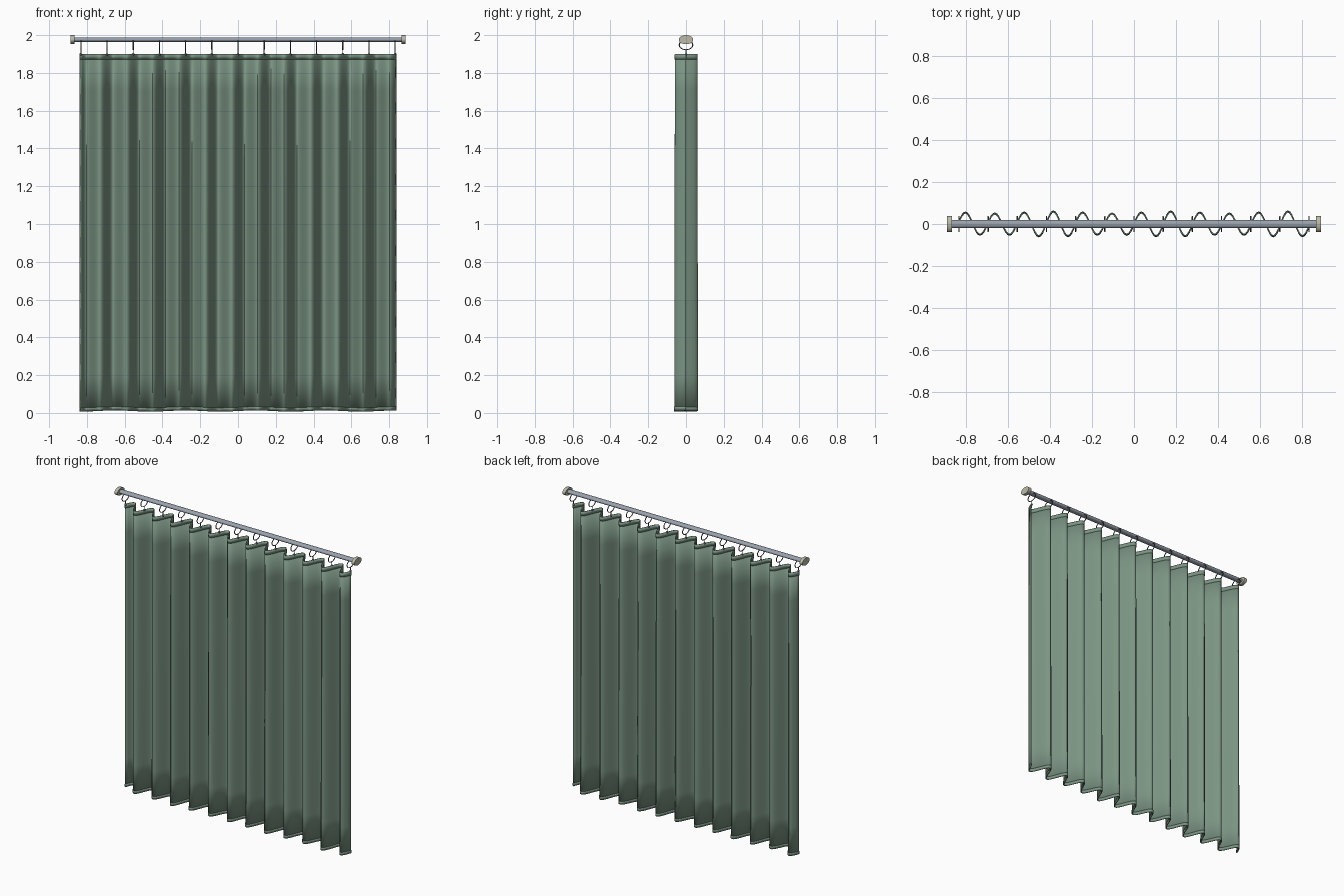
import bpy, bmesh, math

if "Cube" in bpy.data.objects:
    bpy.data.objects.remove(bpy.data.objects["Cube"])

def material(name, rgb):
    m = bpy.data.materials.new(name)
    m.diffuse_color = (*rgb, 1)
    m.use_nodes = True
    m.node_tree.nodes["Principled BSDF"].inputs["Base Color"].default_value = m.diffuse_color
    return m

GREEN = material("green_fabric", (0.20, 0.30, 0.23))
STEEL = material("brushed_steel", (0.32, 0.36, 0.42))
CREAM = material("cream_cap", (0.50, 0.49, 0.40))
DARK = material("dark_metal", (0.12, 0.13, 0.14))

ROD_Z, HALF, FOLDS = 1.976, 0.836, 12

def finish(ob, name, mat, angle=40):
    ob.name = name
    ob.data.materials.append(mat)
    bpy.ops.object.select_all(action='DESELECT')
    ob.select_set(True)
    bpy.context.view_layer.objects.active = ob
    bpy.ops.object.transform_apply(location=False, rotation=True, scale=True)
    bpy.ops.object.shade_smooth_by_angle(angle=math.radians(angle))
    return ob

def x_cylinder(name, x, length, ry, rz, mat):
    # oval cylinder lying along x
    bpy.ops.mesh.primitive_cylinder_add(vertices=20, radius=1, depth=length,
                                        location=(x, 0, ROD_Z), rotation=(0, math.pi / 2, 0))
    ob = bpy.context.object
    ob.scale = (rz, ry, 1)
    return finish(ob, name, mat)

def fold_y(u, t):
    # depth of the pleats at width fraction u and height fraction t
    swell = 1 + 0.09 * math.cos(6 * math.pi * (u - 0.27))
    return 0.0545 * swell * (1.03 - 0.06 * t) * math.sin(2 * math.pi * FOLDS * u)

def cloth(name, z0, z1, thick, rows):
    # pleated sheet with a gently waving lower edge
    cols = FOLDS * 16
    bm = bmesh.new()
    grid = []
    for j in range(rows + 1):
        z = z0 + (z1 - z0) * j / rows
        t = z / 1.9
        row = []
        for i in range(cols + 1):
            u = i / cols
            dip = 0.003 * math.cos(2 * math.pi * u * 4.5) * (1 - t)
            row.append(bm.verts.new(((2 * u - 1) * HALF, fold_y(u, t), z - dip)))
        grid.append(row)
    for j in range(rows):
        for i in range(cols):
            bm.faces.new((grid[j][i], grid[j][i + 1], grid[j + 1][i + 1], grid[j + 1][i]))
    me = bpy.data.meshes.new(name)
    bm.to_mesh(me)
    bm.free()
    ob = bpy.data.objects.new(name, me)
    bpy.context.collection.objects.link(ob)
    finish(ob, name, GREEN, 50)
    mod = ob.modifiers.new("thickness", 'SOLIDIFY')
    mod.thickness = thick
    mod.offset = 0
    return ob

# curtain and its stitched hems
cloth("curtain", 0.010, 1.899, 0.005, 10)
cloth("top_hem", 1.872, 1.897, 0.007, 1)
cloth("bottom_hem", 0.012, 0.030, 0.007, 1)

# rod and end caps
x_cylinder("rod", 0, 1.75, 0.019, 0.0125, STEEL)
for side, s in (("left", -1), ("right", 1)):
    x_cylinder(side + "_end_cap", s * 0.877, 0.022, 0.038, 0.024, CREAM)

# rings with small clips gripping the cloth
for k in range(FOLDS + 1):
    x = -0.832 + k * 1.664 / FOLDS
    bpy.ops.mesh.primitive_torus_add(major_segments=24, minor_segments=8, major_radius=0.036,
                                     minor_radius=0.003, location=(x, 0, 1.948),
                                     rotation=(0, math.pi / 2, 0))
    ob = bpy.context.object
    ob.scale = (0.7, 1, 1)
    finish(ob, "ring_%02d" % (k + 1), DARK, 60)
    bpy.ops.mesh.primitive_cylinder_add(vertices=8, radius=0.0025, depth=0.024,
                                        location=(x, 0, 1.911))
    finish(bpy.context.object, "hook_%02d" % (k + 1), DARK)
    bpy.ops.mesh.primitive_uv_sphere_add(segments=10, ring_count=6, radius=0.007,
                                         location=(x, 0, 1.898))
    finish(bpy.context.object, "clip_%02d" % (k + 1), DARK, 60)
